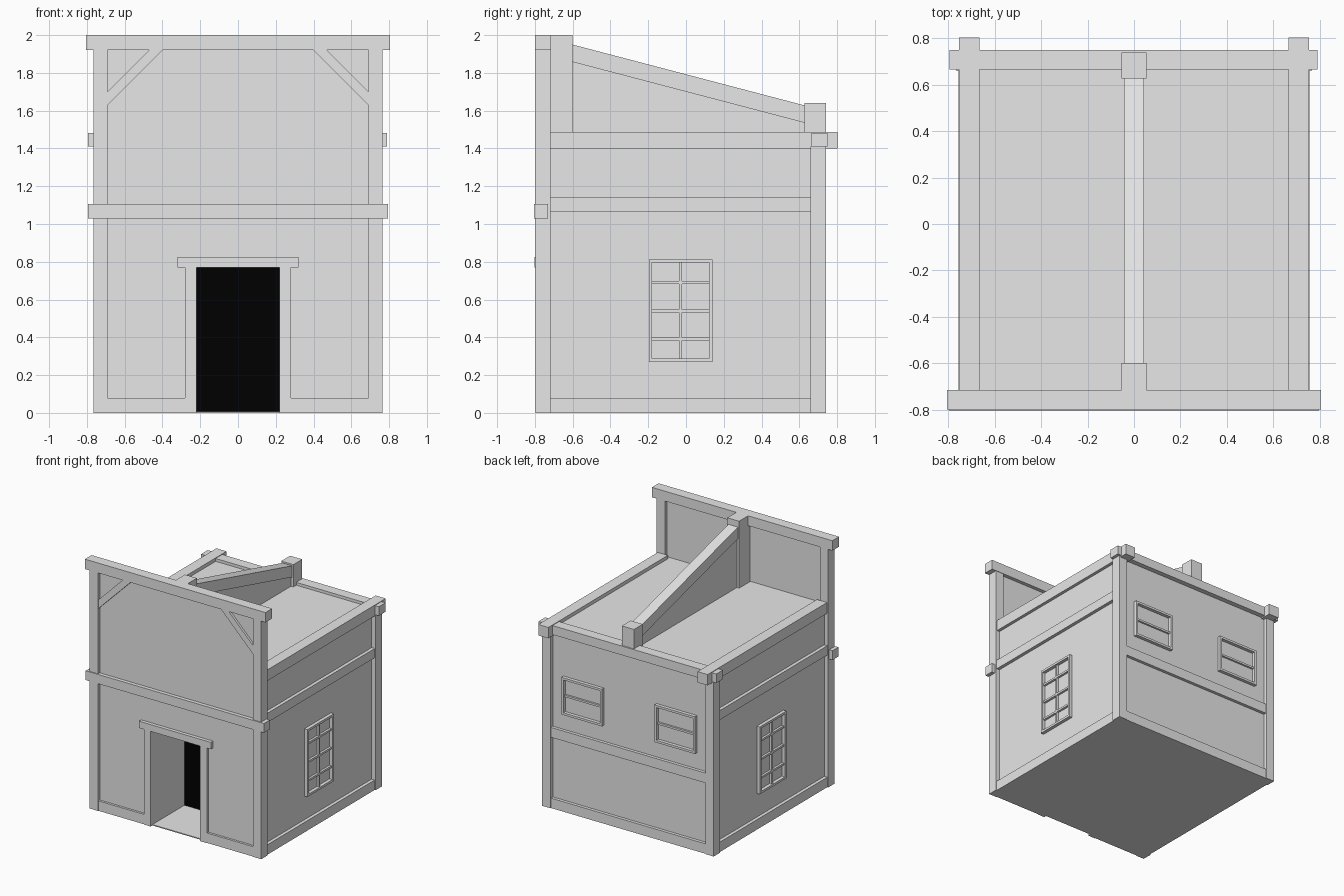
import bpy, bmesh

old = bpy.data.objects.get("Cube")
if old:
    bpy.data.objects.remove(old, do_unlink=True)


def material(name, value):
    m = bpy.data.materials.new(name)
    m.use_nodes = True
    m.diffuse_color = (value, value, value, 1)
    m.node_tree.nodes["Principled BSDF"].inputs["Base Color"].default_value = (value, value, value, 1)
    return m


GREY = material("plain grey", 0.8)
BLACK = material("dark doorway", 0.0)


def prism(name, outline, axis, lo, hi, mat=GREY):
    """Extrude a 2D outline along an axis (x: outline is y,z; y: outline is x,z)."""
    def place(p, d):
        return (d, *p) if axis == "x" else (p[0], d, p[1])
    bm = bmesh.new()
    a = [bm.verts.new(place(p, lo)) for p in outline]
    b = [bm.verts.new(place(p, hi)) for p in outline]
    bm.faces.new(a)
    bm.faces.new(b)
    for i in range(len(a)):
        j = (i + 1) % len(a)
        bm.faces.new((a[i], a[j], b[j], b[i]))
    bmesh.ops.recalc_face_normals(bm, faces=bm.faces)
    mesh = bpy.data.meshes.new(name)
    bm.to_mesh(mesh)
    bm.free()
    mesh.materials.append(mat)
    obj = bpy.data.objects.new(name, mesh)
    bpy.context.collection.objects.link(obj)
    return obj


def box(name, x, y, z, mat=GREY):
    outline = [(x[0], z[0]), (x[1], z[0]), (x[1], z[1]), (x[0], z[1])]
    return prism(name, outline, "y", y[0], y[1], mat)


def span(s, a, b):
    """Range mirrored to side s."""
    return tuple(sorted((s * a, s * b)))


# Building mass and tall front wall with the doorway cut through both
body = box("body", (-.73, .73), (-.745, .71), (0, 1.46))
front_wall = box("front_wall", (-.73, .73), (-.775, -.745), (0, 1.96))
cutter = box("doorway_cutter", (-.22, .22), (-1, -.36), (.008, .77))
for obj in (body, front_wall):
    mod = obj.modifiers.new("doorway", "BOOLEAN")
    mod.operation = "DIFFERENCE"
    mod.solver = "EXACT"
    mod.object = cutter
    bpy.context.view_layer.objects.active = obj
    bpy.ops.object.modifier_apply(modifier=mod.name)
bpy.data.objects.remove(cutter, do_unlink=True)
box("dark_door", (-.22, .22), (-.368, -.36), (.008, .77), BLACK)

# Front beams and door lintel
box("front_top_beam", (-.805, .805), (-.8, -.715), (1.92, 2))
box("front_middle_beam", (-.795, .795), (-.805, -.73), (1.03, 1.105))
box("door_lintel", (-.32, .32), (-.803, -.76), (.77, .825))

# Back beams and roof edge
box("back_roof_beam", (-.795, .79), (.665, .75), (1.41, 1.483))
box("back_middle_beam", (-.69, .69), (.7, .735), (.57, .65))
box("back_sill", (-.69, .69), (.7, .735), (0, .08))

for s, side in ((1, "left"), (-1, "right")):
    # Corner posts, door posts and sills
    box(side + "_front_post", span(s, .69, .765), (-.797, -.718), (0, 1.92))
    box(side + "_back_post", span(s, .69, .765), (.66, .74), (0, 1.41))
    box(side + "_door_post", span(s, .22, .28), (-.797, -.76), (0, .77))
    box(side + "_front_sill", span(s, .28, .69), (-.793, -.76), (0, .08))
    # Side beams
    box(side + "_roof_beam", span(s, .665, .755), (-.718, .803), (1.4, 1.488))
    box(side + "_middle_beam", span(s, .7, .757), (-.718, .66), (1.065, 1.14))
    box(side + "_side_sill", span(s, .7, .757), (-.718, .66), (0, .08))
    # Diagonal corner brace
    prism(side + "_brace", [(s * .69, 1.63), (s * .4, 1.92), (s * .47, 1.92), (s * .69, 1.70)],
          "y", -.793, -.76)

    # Side window: frame with two columns and four rows of panes
    wx = span(s, .72, .757)
    for i, y in enumerate((-.197, .122)):
        box(f"{side}_window_jamb_{i}", wx, (y, y + .018), (.27, .813))
    for i, z in enumerate((.27, .795)):
        box(f"{side}_window_rail_{i}", wx, (-.18, .123), (z, z + .018))
    bar = span(s, .72, .748)
    box(side + "_window_mullion", bar, (-.037, -.021), (.287, .796))
    for i in range(3):
        z = .39 + i * .15
        box(f"{side}_window_bar_{i}", bar, (-.18, .123), (z - .008, z + .008))

    # Back window: frame with one crossbar
    for i, x in enumerate((.235, .577)):
        box(f"{side}_back_jamb_{i}", span(s, x, x + .018), (.7, .737), (.78, 1.08))
    for i, z in enumerate((.78, 1.062)):
        box(f"{side}_back_rail_{i}", span(s, .25, .58), (.7, .737), (z, z + .018))
    box(side + "_back_crossbar", span(s, .25, .58), (.7, .725), (.922, .938))

# Sloped roof support with its posts
box("support_front_post", (-.053, .053), (-.74, -.6), (1.45, 2))
box("support_back_post", (-.054, .054), (.628, .74), (1.45, 1.64))
prism("support_beam", [(-.62, 1.955), (.65, 1.622), (.65, 1.53), (-.62, 1.863)], "x", -.043, .043)
prism("support_panel", [(-.62, 1.9), (.65, 1.57), (.65, 1.45), (-.62, 1.45)], "x", -.033, .033)
